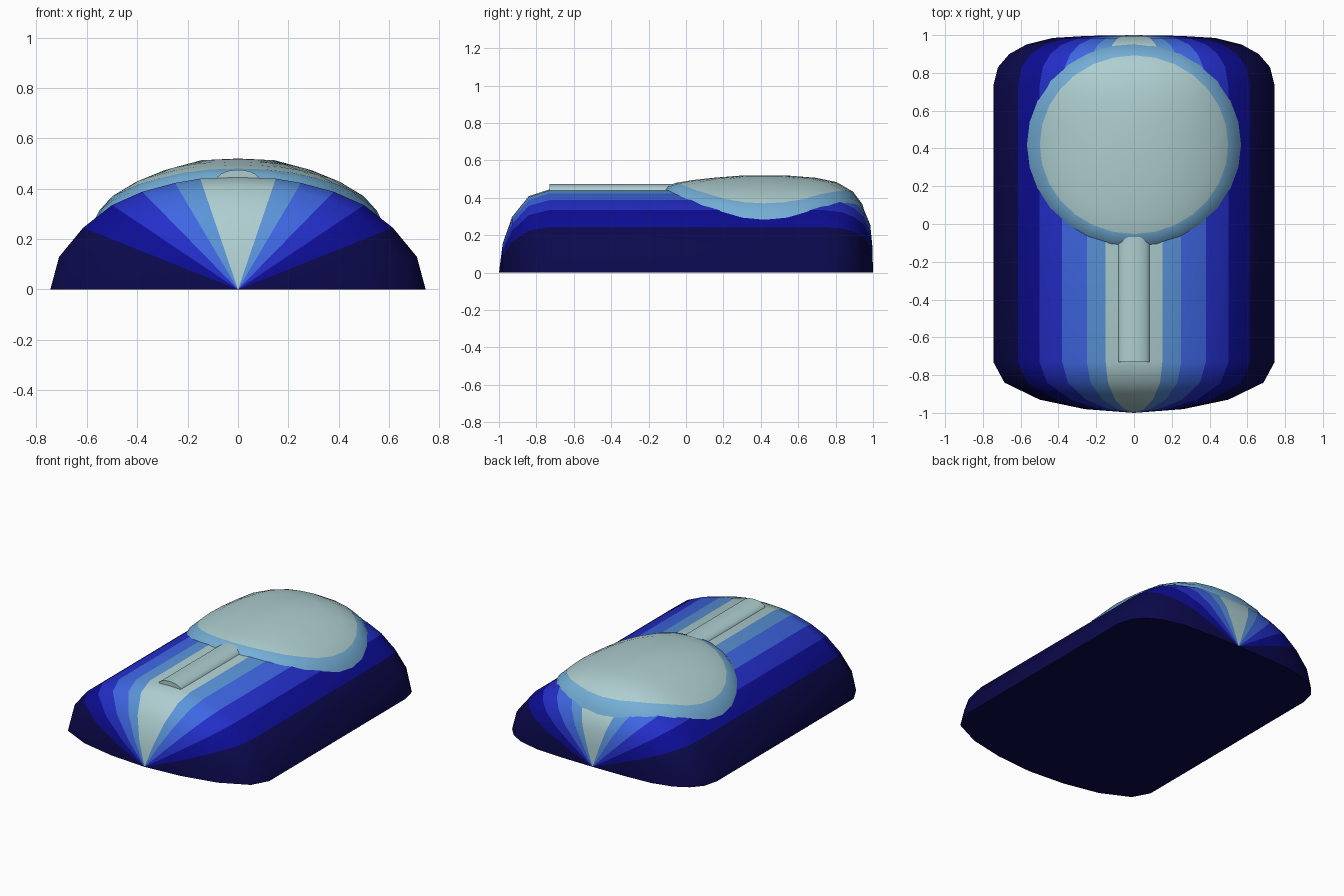
import bpy, bmesh, math

if "Cube" in bpy.data.objects:
    bpy.data.objects.remove(bpy.data.objects["Cube"])


def material(name, rgb):
    m = bpy.data.materials.new(name)
    lin = [((c / 255 + 0.055) / 1.055) ** 2.4 if c > 10 else c / 255 / 12.92 for c in rgb]
    m.diffuse_color = (*lin, 1)
    m.use_nodes = True
    m.node_tree.nodes["Principled BSDF"].inputs["Base Color"].default_value = m.diffuse_color
    return m


PALE = material("pale_teal", (174, 206, 208))
SKY = material("light_blue", (116, 174, 214))
STRIPES = [PALE,
           material("steel_blue", (90, 148, 217)),
           material("medium_blue", (62, 102, 226)),
           material("deep_blue", (35, 46, 200)),
           material("navy", (13, 13, 150)),
           material("dark_navy", (11, 9, 76))]

# Half cross-section (x, z) and lengthwise scale (y, scale)
SECTION = [(0, .445), (.15, .44), (.25, .423), (.38, .388), (.5, .335),
           (.615, .245), (.71, .13), (.745, 0)]
LENGTH = [(-1, 0), (-.98, .35), (-.93, .67), (-.84, .92), (-.73, 1), (.73, 1),
          (.83, .967), (.9, .886), (.95, .765), (.985, .577), (.996, .33), (1, 0)]


def interp(table, t):
    for (a, va), (b, vb) in zip(table, table[1:]):
        if t <= b:
            return va + (vb - va) * (t - a) / (b - a)
    return table[-1][1]


def body_height(x, y):
    s = max(interp(LENGTH, y), .01)
    return s * interp(SECTION, abs(x) / s)


def finish(name, bm, mats, angle):
    bmesh.ops.recalc_face_normals(bm, faces=bm.faces)
    me = bpy.data.meshes.new(name)
    bm.to_mesh(me)
    bm.free()
    for m in mats:
        me.materials.append(m)
    ob = bpy.data.objects.new(name, me)
    bpy.context.collection.objects.link(ob)
    bpy.ops.object.select_all(action='DESELECT')
    ob.select_set(True)
    bpy.context.view_layer.objects.active = ob
    bpy.ops.object.shade_smooth_by_angle(angle=math.radians(angle))
    return ob


# Striped body: scaled cross-sections between two end points
bm = bmesh.new()
full = [(-x, z) for x, z in SECTION[:0:-1]] + SECTION
rings = [[bm.verts.new((x * s, y, z * s)) for x, z in full] for y, s in LENGTH[1:-1]]
tips = [bm.verts.new((0, y, 0)) for y in (-1, 1)]
n = len(full)
half = len(SECTION) - 1
for i in range(n - 1):
    band = i - half if i >= half else half - 1 - i
    faces = [bm.faces.new((a[i], a[i + 1], b[i + 1], b[i])) for a, b in zip(rings, rings[1:])]
    faces.append(bm.faces.new((tips[0], rings[0][i + 1], rings[0][i])))
    faces.append(bm.faces.new((tips[1], rings[-1][i], rings[-1][i + 1])))
    for f in faces:
        f.material_index = min(band, 5)
# flat underside
base = bm.faces.new([tips[0]] + [r[0] for r in rings] + [tips[1]] + [r[-1] for r in reversed(rings)])
base.material_index = 5
finish("striped_body", bm, STRIPES, 40)

# Round pad draped over the body, with a light blue rim
bm = bmesh.new()
PAD = [(.25, .073), (.5, .062), (.7, .05), (.86, .035), (.95, .018), (1, -.015)]
SEG = 28
centre = bm.verts.new((0, .42, .52))
prev = None
for r, lift in PAD:
    ring = []
    for k in range(SEG):
        a = 2 * math.pi * k / SEG
        x, y = .58 * r * math.cos(a), .42 + .55 * r * math.sin(a)
        ring.append(bm.verts.new((x, y, body_height(x, y) + lift)))
    for k in range(SEG):
        j = (k + 1) % SEG
        if prev is None:
            bm.faces.new((centre, ring[k], ring[j]))
        else:
            f = bm.faces.new((prev[k], ring[k], ring[j], prev[j]))
            f.material_index = 1 if r > .9 else 0
    prev = ring
finish("round_pad", bm, [PALE, SKY], 60)

# Raised arched bar along the front of the ridge
bm = bmesh.new()
arch = [(.085 * math.cos(math.pi * k / 10), .435 + .04 * math.sin(math.pi * k / 10))
        for k in range(11)]
ends = [[bm.verts.new((x, y, z)) for x, z in arch] for y in (-.73, 0)]
for k in range(10):
    bm.faces.new((ends[0][k], ends[0][k + 1], ends[1][k + 1], ends[1][k]))
for e in ends:
    bm.faces.new(e)
finish("ridge_bar", bm, [PALE], 50)
